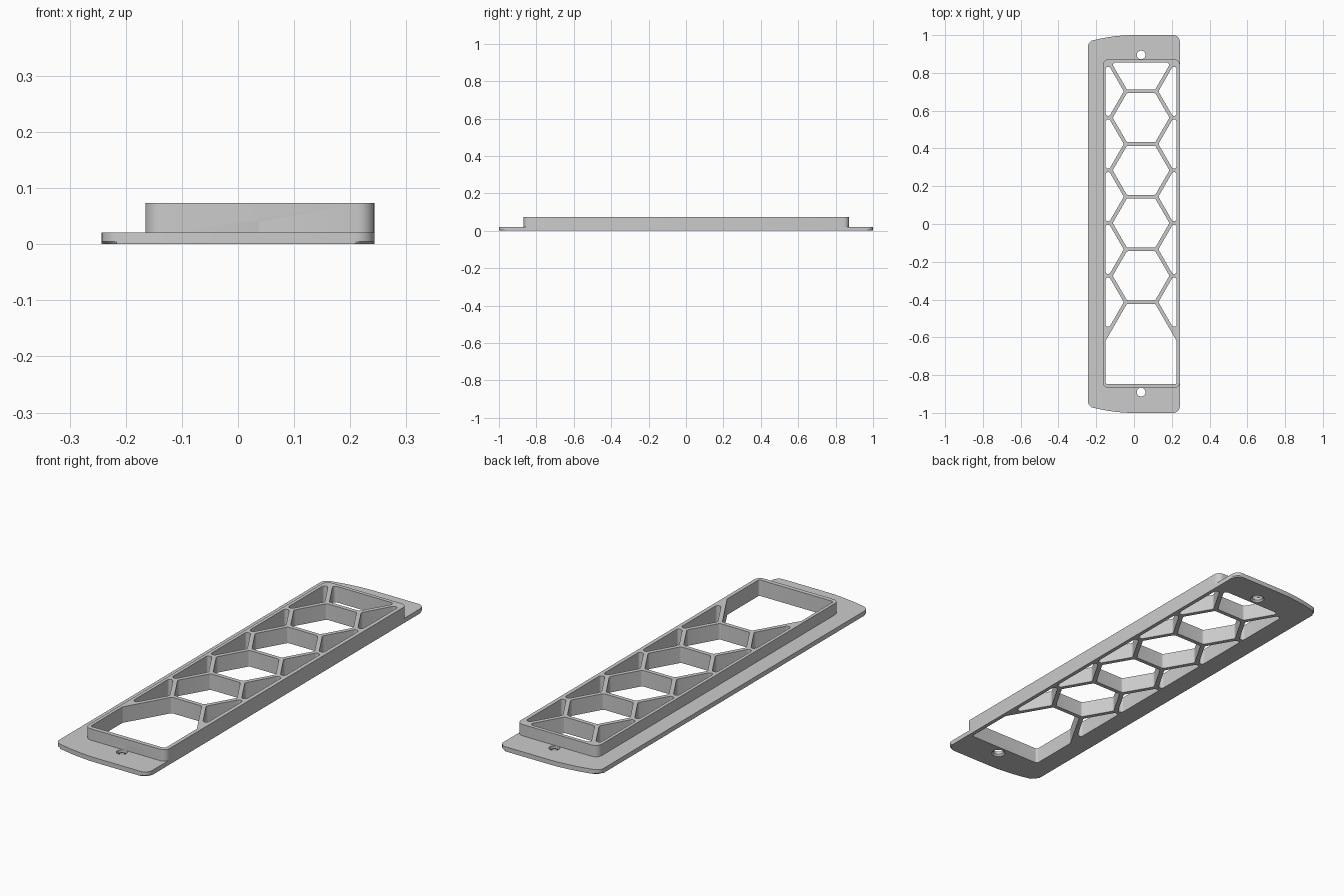
import bpy, bmesh, math
from mathutils import Vector

cube = bpy.data.objects.get("Cube")
if cube:
    bpy.data.objects.remove(cube, do_unlink=True)

grey = bpy.data.materials.new("light grey")
grey.use_nodes = True
grey.diffuse_color = (0.6, 0.6, 0.6, 1)
grey.node_tree.nodes["Principled BSDF"].inputs["Base Color"].default_value = (0.6, 0.6, 0.6, 1)

PLATE_TOP, FRAME_TOP = 0.021, 0.073
CX = 0.0375                       # axis of the lattice and screw holes
APOTHEM, PITCH = 0.13, 0.279      # hexagon opening and spacing
X0, X1, Y0, Y1 = -0.15, 0.225, -0.848, 0.855   # inside of the frame


def fillet(points, radius, steps=6):
    """Round every clear corner of a counter-clockwise polygon."""
    pts = [Vector(p) for p in points]
    out = []
    for i, p in enumerate(pts):
        a = (pts[i - 1] - p).normalized()
        b = (pts[(i + 1) % len(pts)] - p).normalized()
        inner = a.angle(b)
        if inner > math.radians(155):
            out.append(p)
            continue
        tangent = radius / math.tan(inner / 2)
        centre = p + (a + b).normalized() * radius / math.sin(inner / 2)
        start, end = p + a * tangent - centre, p + b * tangent - centre
        a0 = math.atan2(start.y, start.x)
        sweep = (math.atan2(end.y, end.x) - a0) % math.tau
        for k in range(steps + 1):
            t = a0 + sweep * k / steps
            out.append(centre + Vector((math.cos(t), math.sin(t))) * radius)
    return out


def clip(points, axis, limit, sign):
    """Keep the part of a polygon where sign * coordinate <= sign * limit."""
    out = []
    for i, q in enumerate(points):
        p = points[i - 1]
        p_in, q_in = sign * (p[axis] - limit) <= 0, sign * (q[axis] - limit) <= 0
        if p_in != q_in:
            out.append(p.lerp(q, (limit - p[axis]) / (q[axis] - p[axis])))
        if q_in:
            out.append(q)
    return out


def add_prism(bm, outline, z0, z1, flare=1.0):
    """Extrude an outline; flare scales the bottom ring about its centre."""
    mid = sum(outline, Vector((0, 0))) / len(outline)
    low = [bm.verts.new((*(mid + (p - mid) * flare), z0)) for p in outline]
    high = [bm.verts.new((*p, z1)) for p in outline]
    n = len(outline)
    bottom = bm.faces.new(low[::-1])
    bm.faces.new(high)
    for i in range(n):
        j = (i + 1) % n
        bm.faces.new((low[i], low[j], high[j], high[i]))
    return bottom


def make_object(name, bm):
    mesh = bpy.data.meshes.new(name)
    bmesh.ops.recalc_face_normals(bm, faces=bm.faces)
    bm.to_mesh(mesh)
    bm.free()
    mesh.materials.append(grey)
    obj = bpy.data.objects.new(name, mesh)
    bpy.context.collection.objects.link(obj)
    return obj


# Base plate: gently curved ends, chamfered underside
half = [(0.243, 1), (0.0, 1), (-0.05, 0.999), (-0.1, 0.994), (-0.15, 0.987), (-0.243, 0.967)]
outline = fillet(half + [(x, -y) for x, y in reversed(half)], 0.034)
bm = bmesh.new()
underside = add_prism(bm, outline, 0, PLATE_TOP)
bmesh.ops.bevel(bm, geom=list(underside.edges), offset=0.005, segments=1, affect='EDGES')
plate = make_object("base_plate", bm)

# Raised frame, flush with the plate's left edge
bm = bmesh.new()
frame_box = [(-0.165, -0.868), (0.243, -0.868), (0.243, 0.872), (-0.165, 0.872)]
add_prism(bm, fillet(frame_box, 0.03), PLATE_TOP, FRAME_TOP)
frame = make_object("lattice_frame", bm)


def hexagon(cx, cy):
    r = APOTHEM / math.cos(math.pi / 6)
    return [Vector((cx + r * math.cos(k * math.pi / 3), cy + r * math.sin(k * math.pi / 3)))
            for k in range(6)]


# Honeycomb openings, clipped to the inside of the frame
cells = [hexagon(CX, 0.005 + PITCH * k) for k in range(-1, 4)]
side_step = PITCH * math.cos(math.pi / 6)
for side in (-1, 1):
    cells += [hexagon(CX + side * side_step, 0.005 + PITCH * (k + 0.5)) for k in range(-2, 3)]
cutter_bm = bmesh.new()
for cell in cells:
    for axis, limit, sign in ((0, X0, -1), (0, X1, 1), (1, Y1, 1)):
        cell = clip(cell, axis, limit, sign)
    add_prism(cutter_bm, fillet(cell, 0.0125), -0.1, 0.2)

# Large opening at the front end
top = 0.005 - 2 * PITCH + APOTHEM
flat = APOTHEM * math.tan(math.pi / 6)
shoulder = top - (X1 - CX - flat) * math.sqrt(3)
add_prism(cutter_bm, fillet([(X0, Y0), (X1, Y0), (X1, shoulder), (CX + flat, top),
                             (CX - flat, top), (X0, shoulder)], 0.01), -0.1, 0.2)

# Screw holes, countersunk from below
for y in (-0.89, 0.895):
    ring = [Vector((CX + 0.023 * math.cos(t * math.tau / 32), y + 0.023 * math.sin(t * math.tau / 32)))
            for t in range(32)]
    add_prism(cutter_bm, ring, -0.002, 0.04, flare=1.0)
cutter = make_object("opening_cutter", cutter_bm)

sink_bm = bmesh.new()
for y in (-0.89, 0.895):
    ring = [Vector((CX + 0.022 * math.cos(t * math.tau / 32), y + 0.022 * math.sin(t * math.tau / 32)))
            for t in range(32)]
    add_prism(sink_bm, ring, -0.002, 0.009, flare=1.45)
sink = make_object("countersink_cutter", sink_bm)

# Cut the parts and finish the shading
for obj, tools in ((plate, (cutter, sink)), (frame, (cutter,))):
    bpy.ops.object.select_all(action='DESELECT')
    obj.select_set(True)
    bpy.context.view_layer.objects.active = obj
    for tool in tools:
        mod = obj.modifiers.new("cut", 'BOOLEAN')
        mod.operation, mod.solver, mod.object = 'DIFFERENCE', 'EXACT', tool
        bpy.ops.object.modifier_apply(modifier=mod.name)
    bpy.ops.object.shade_smooth_by_angle(angle=math.radians(30))

for tool in (cutter, sink):
    bpy.data.objects.remove(tool, do_unlink=True)
